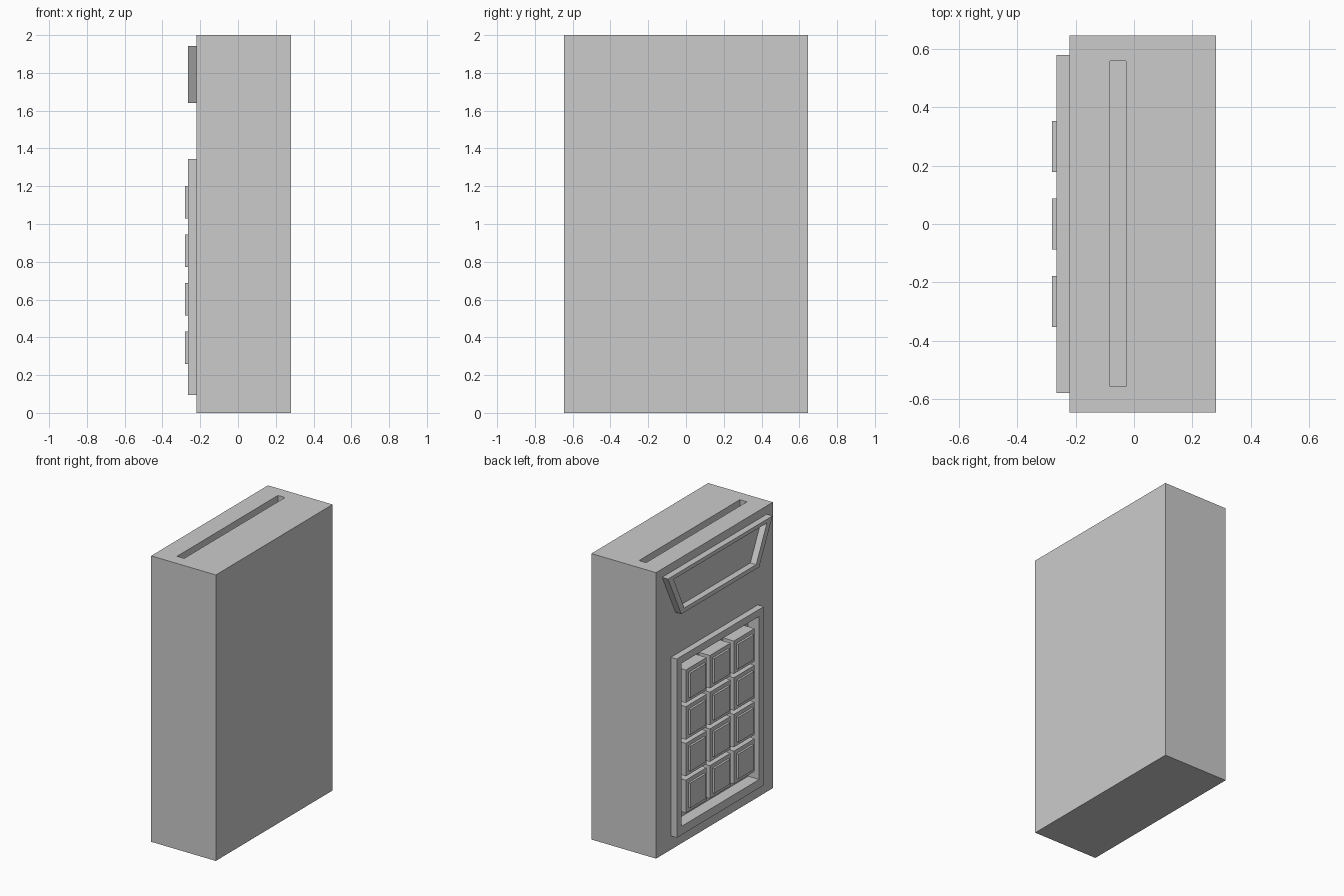
import bpy, bmesh

if "Cube" in bpy.data.objects:
    bpy.data.objects.remove(bpy.data.objects["Cube"])


def make_object(name, bm):
    bmesh.ops.recalc_face_normals(bm, faces=bm.faces)
    mesh = bpy.data.meshes.new(name)
    bm.to_mesh(mesh)
    bm.free()
    obj = bpy.data.objects.new(name, mesh)
    bpy.context.collection.objects.link(obj)
    return obj


def add_box(bm, x, y, z):
    geom = bmesh.ops.create_cube(bm, size=1)
    for v in geom["verts"]:
        v.co = [lo + (c + 0.5) * (hi - lo) for c, (lo, hi) in zip(v.co, (x, y, z))]


def box(name, x, y, z):
    bm = bmesh.new()
    add_box(bm, x, y, z)
    return make_object(name, bm)


def ring(name, outer, inner, x0, x1):
    """Extruded frame between two (y, z) outlines."""
    bm = bmesh.new()
    loops = [[bm.verts.new((x, y, z)) for y, z in pts]
             for x, pts in ((x0, outer), (x1, outer), (x1, inner), (x0, inner))]
    n = len(outer)
    for a in range(4):
        la, lb = loops[a], loops[(a + 1) % 4]
        for i in range(n):
            j = (i + 1) % n
            bm.faces.new((la[i], la[j], lb[j], lb[i]))
    return make_object(name, bm)


def trapezoid(bottom, top, z0, z1):
    return [(-bottom, z0), (bottom, z0), (top, z1), (-top, z1)]


def cut(obj, cutter):
    cutter.hide_render = True
    mod = obj.modifiers.new("cut", "BOOLEAN")
    mod.operation = "DIFFERENCE"
    mod.solver = "EXACT"
    mod.object = cutter
    bpy.context.view_layer.objects.active = obj
    bpy.ops.object.modifier_apply(modifier=mod.name)
    bpy.data.objects.remove(cutter)


FACE, RIM, FLOOR, KEY = -0.22, -0.265, -0.18, -0.28

# Case with a card slot in the top and a keypad recess
case = box("case", (FACE, 0.28), (-0.645, 0.645), (0, 2))
cut(case, box("slot_cutter", (-0.082, -0.027), (-0.556, 0.558), (1.85, 2.1)))
cut(case, box("keypad_cutter", (-0.4, FLOOR), (-0.43, 0.43), (0.155, 1.295)))

# Raised frames around the keypad and the screen
ring("keypad_frame", trapezoid(0.48, 0.48, 0.095, 1.345),
     trapezoid(0.43, 0.43, 0.155, 1.295), FACE, RIM)
ring("screen_frame", trapezoid(0.43, 0.578, 1.64, 1.942),
     trapezoid(0.397, 0.515, 1.67, 1.915), FACE, RIM)

# Stepped keys, three columns by four rows
for row in range(4):
    for col in range(3):
        y, z = (col - 1) * 0.265, 0.345 + row * 0.2567
        bm = bmesh.new()
        for x0, x1, h in ((RIM, FLOOR, 0.115), (KEY, RIM, 0.087)):
            add_box(bm, (x0, x1), (y - h, y + h), (z - h, z + h))
        make_object(f"key_{row + 1}_{col + 1}", bm)
